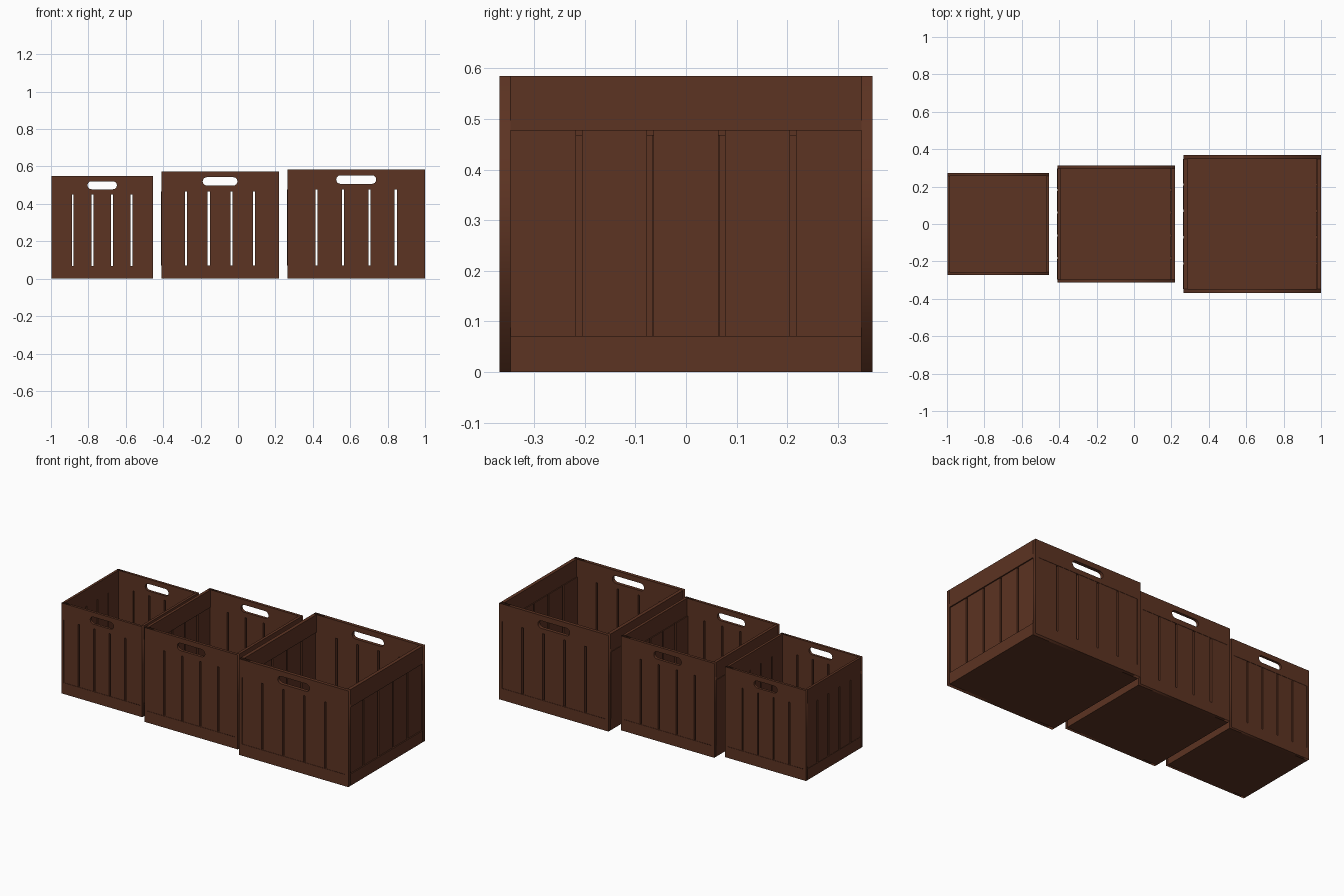
import bpy
import math

cube = bpy.data.objects.get("Cube")
if cube:
    bpy.data.objects.remove(cube, do_unlink=True)

wood = bpy.data.materials.new("brown wood")
wood.use_nodes = True
COLOR = (0.107, 0.033, 0.016, 1)
wood.diffuse_color = COLOR
wood.node_tree.nodes["Principled BSDF"].inputs["Base Color"].default_value = COLOR


def box(name, x, y, z):
    """Box spanning the given (low, high) ranges."""
    bpy.ops.mesh.primitive_cube_add(size=1, location=[sum(r) / 2 for r in (x, y, z)])
    ob = bpy.context.object
    ob.name = name
    ob.scale = [r[1] - r[0] for r in (x, y, z)]
    ob.data.materials.append(wood)


def rect(x0, x1, z0, z1):
    return [(x0, z0), (x1, z0), (x1, z1), (x0, z1)]


def stadium(width, z0, z1, steps=8):
    """Rounded slot outline centred on x = 0."""
    r = (z1 - z0) / 2
    pts = []
    for side in (1, -1):
        for i in range(steps + 1):
            a = -math.pi / 2 + math.pi * i / steps
            pts.append((side * (width / 2 - r + r * math.cos(a)),
                        (z0 + z1) / 2 + side * r * math.sin(a)))
    return pts


def frame(name, loops, x, y, thick):
    """Upright plate whose first loop is the outline and the others are holes."""
    curve = bpy.data.curves.new(name, "CURVE")
    curve.dimensions = "2D"
    curve.fill_mode = "BOTH"
    curve.extrude = thick / 2
    for loop in loops:
        s = curve.splines.new("POLY")
        s.points.add(len(loop) - 1)
        for p, (a, b) in zip(s.points, loop):
            p.co = (a, b, 0, 1)
        s.use_cyclic_u = True
    curve.materials.append(wood)
    ob = bpy.data.objects.new(name, curve)
    bpy.context.collection.objects.link(ob)
    ob.location = (x, y, 0)
    ob.rotation_euler = (math.pi / 2, 0, 0)
    bpy.ops.object.select_all(action="DESELECT")
    ob.select_set(True)
    bpy.context.view_layer.objects.active = ob
    bpy.ops.object.convert(target="MESH")


def crate(label, cx, half, height, thick, low, high, gap, grip, grip_z, shift):
    inner = half - thick
    slat = (2 * inner - 4 * gap) / 5
    recess = 0.002

    box(label + "_floor", (cx - inner, cx + inner), (-inner, inner), (0, thick))

    # Front and back frames with a grip hole and an opening for the slats
    for side, s in (("front", -1), ("back", 1)):
        frame(f"{label}_{side}_frame",
              [rect(-half, half, 0, height), rect(-inner, inner, low, high),
               stadium(grip, *grip_z)],
              cx, s * (half - thick / 2), thick)

    # Side rails between the frames
    for side, s in (("right", -1), ("left", 1)):
        xs = sorted((cx + s * inner, cx + s * half))
        box(f"{label}_{side}_bottom_rail", xs, (-inner, inner), (0, low))
        box(f"{label}_{side}_top_rail", xs, (-inner, inner), (high, height))

    # Five slats in every wall
    for i in range(5):
        a = -inner + i * (slat + gap)
        b = a + slat
        for side, s in (("front", -1), ("back", 1)):
            ys = sorted((s * inner, s * (half - recess)))
            box(f"{label}_{side}_slat", (cx + a, cx + b), ys, (low, high))
        for side, s in (("right", -1), ("left", 1)):
            xs = sorted((cx + s * inner, cx + s * (half - recess)))
            box(f"{label}_{side}_slat", [x - shift for x in xs], (a, b), (low, high))


crate("small_crate", -0.726, 0.272, 0.55, 0.015, 0.068, 0.45, 0.009,
      0.157, (0.478, 0.521), 0)
crate("medium_crate", -0.096, 0.314, 0.574, 0.017, 0.07, 0.467, 0.011,
      0.186, (0.498, 0.543), 0.005)
crate("large_crate", 0.632, 0.368, 0.585, 0.021, 0.071, 0.477, 0.012,
      0.214, (0.507, 0.553), 0.005)
